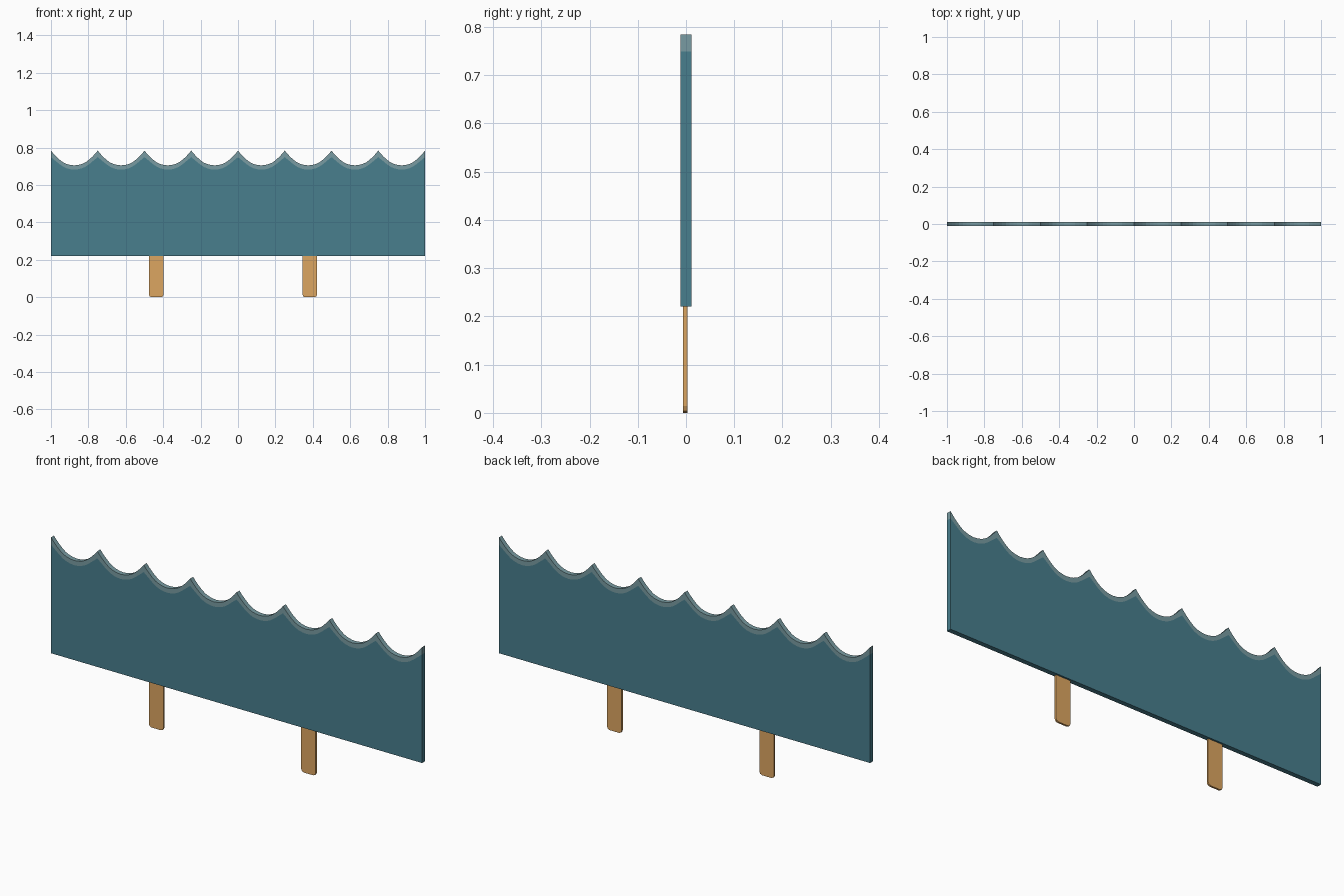
import bpy, bmesh

if "Cube" in bpy.data.objects:
    bpy.data.objects.remove(bpy.data.objects["Cube"])

def material(name, rgb):
    m = bpy.data.materials.new(name)
    m.diffuse_color = (*rgb, 1)
    m.use_nodes = True
    m.node_tree.nodes["Principled BSDF"].inputs["Base Color"].default_value = m.diffuse_color
    return m

teal = material("teal_paint", (0.065, 0.21, 0.27))
foam = material("foam_paint", (0.19, 0.33, 0.36))
wood = material("wood", (0.72, 0.38, 0.12))

def finish(bm, name, mat):
    bmesh.ops.recalc_face_normals(bm, faces=bm.faces)
    me = bpy.data.meshes.new(name)
    bm.to_mesh(me)
    bm.free()
    me.materials.append(mat)
    ob = bpy.data.objects.new(name, me)
    bpy.context.collection.objects.link(ob)
    return ob

def band(name, mat, xs, low, high, cap_bottom, cap_top, y=0.0115):
    """Upright slab between two edge lines; the shared seam stays open."""
    bm = bmesh.new()
    cols = [[bm.verts.new((x, sy, z)) for sy, z in ((-y, a), (y, a), (y, b), (-y, b))]
            for x, a, b in zip(xs, low, high)]
    sides = [(1, 2), (3, 0)] + [(0, 1)] * cap_bottom + [(2, 3)] * cap_top
    for c, d in zip(cols, cols[1:]):
        for i, j in sides:
            bm.faces.new((c[i], c[j], d[j], d[i]))
    bm.faces.new(cols[0])
    bm.faces.new(cols[-1])
    return finish(bm, name, mat)

# Half a scallop: x offset from the crest, top edge, lower edge of the foam stripe
half = [(0, 0.784, 0.749), (0.012, 0.769, 0.739), (0.028, 0.752, 0.726),
        (0.045, 0.736, 0.712), (0.065, 0.721, 0.698), (0.085, 0.712, 0.689),
        (0.105, 0.707, 0.684), (0.125, 0.705, 0.682)]
scallop = half + [(0.25 - x, t, s) for x, t, s in half[-2:0:-1]]
wave = [(-1 + 0.25 * k + x, t, s) for k in range(8) for x, t, s in scallop]
wave.append((1, half[0][1], half[0][2]))
xs, top, seam = zip(*wave)

# Water board and its lighter crest stripe
band("water_board", teal, xs, [0.22] * len(xs), seam, True, False)
band("foam_stripe", foam, xs, seam, top, False, True)

# Thin wooden stakes with rounded lower corners
def stake(name, cx, w=0.039, r=0.014):
    bm = bmesh.new()
    pts = [(-w, 0.23), (-w, r), (-w + 0.3 * r, 0.3 * r), (-w + r, 0),
           (w - r, 0), (w - 0.3 * r, 0.3 * r), (w, r), (w, 0.23)]
    face = bm.faces.new([bm.verts.new((cx + x, -0.006, z)) for x, z in pts])
    ext = bmesh.ops.extrude_face_region(bm, geom=[face])
    bmesh.ops.translate(bm, vec=(0, 0.009, 0),
                        verts=[v for v in ext["geom"] if isinstance(v, bmesh.types.BMVert)])
    finish(bm, name, wood)

stake("left_stake", -0.437)
stake("right_stake", 0.384)
